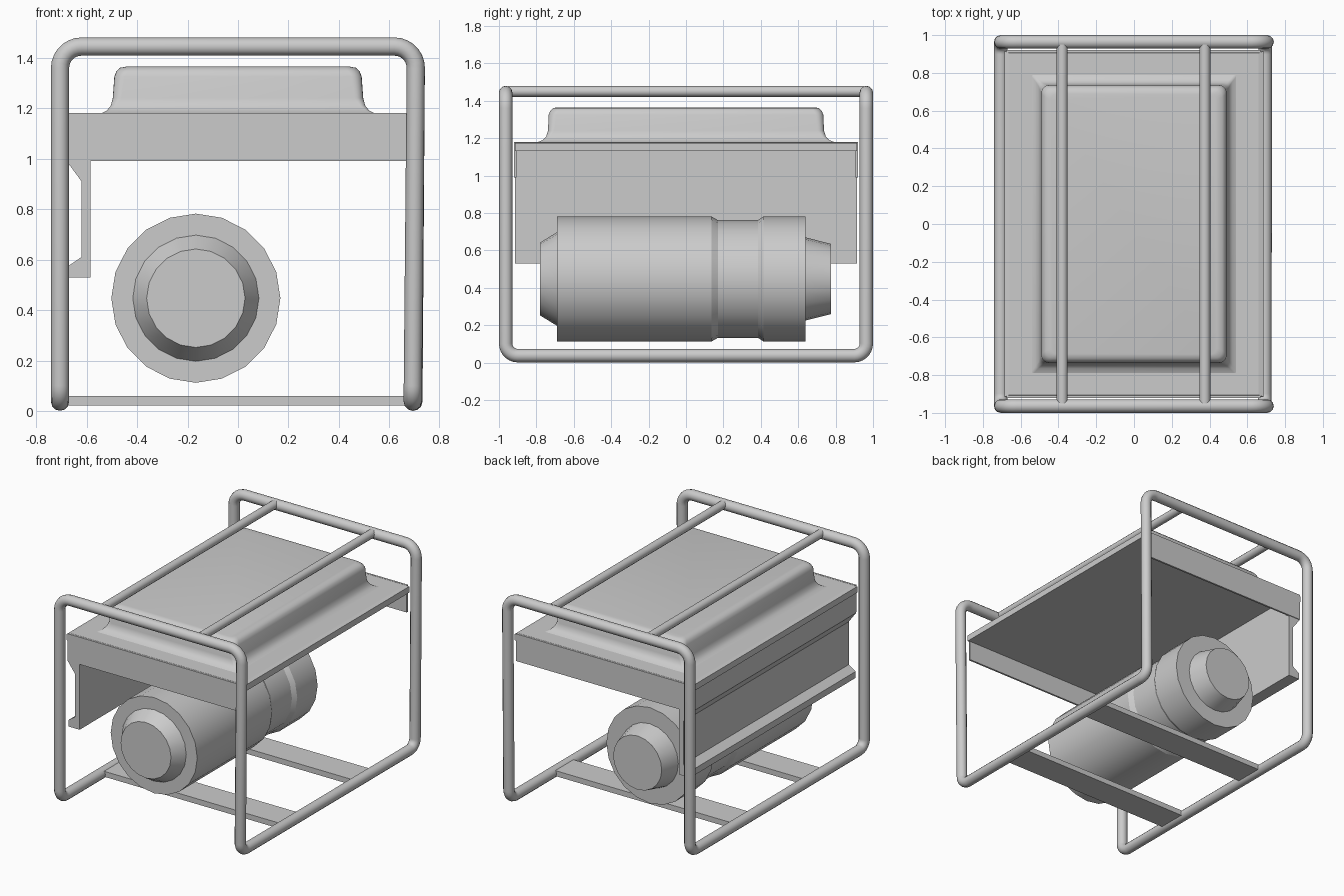
import bpy, bmesh, math
from mathutils import Vector

if "Cube" in bpy.data.objects:
    bpy.data.objects.remove(bpy.data.objects["Cube"])


def add_mesh(name, verts, faces, smooth=None):
    me = bpy.data.meshes.new(name)
    me.from_pydata(verts, [], faces)
    bm = bmesh.new()
    bm.from_mesh(me)
    bmesh.ops.recalc_face_normals(bm, faces=bm.faces)
    bm.to_mesh(me)
    bm.free()
    ob = bpy.data.objects.new(name, me)
    bpy.context.collection.objects.link(ob)
    if smooth:
        bpy.ops.object.select_all(action='DESELECT')
        ob.select_set(True)
        bpy.context.view_layer.objects.active = ob
        bpy.ops.object.shade_smooth_by_angle(angle=math.radians(smooth))
    return ob


def loft(name, rings, smooth=None):
    """Join equal-length rings of points into a capped solid."""
    n = len(rings[0])
    faces = [(r * n + i, r * n + (i + 1) % n, (r + 1) * n + (i + 1) % n, (r + 1) * n + i)
             for r in range(len(rings) - 1) for i in range(n)]
    faces += [tuple(range(n)), tuple(range((len(rings) - 1) * n, len(rings) * n))]
    return add_mesh(name, [p for ring in rings for p in ring], faces, smooth)


def box(name, x, y, z):
    return loft(name, [[(x[0], y[0], h), (x[1], y[0], h), (x[1], y[1], h), (x[0], y[1], h)] for h in z])


def rounded(points, radii, steps=7):
    """Round each corner of a closed path."""
    out = []
    for i, p in enumerate(points):
        p = Vector(p)
        a = p + (Vector(points[i - 1]) - p).normalized() * radii[i]
        b = p + (Vector(points[(i + 1) % len(points)]) - p).normalized() * radii[i]
        for k in range(steps + 1):
            t = k / steps * math.pi / 2
            out.append(p + (a - p) * (1 - math.sin(t)) + (b - p) * (1 - math.cos(t)))
    return out


def tube(name, points, radius, cyclic=False):
    cu = bpy.data.curves.new(name, 'CURVE')
    cu.dimensions = '3D'
    cu.bevel_depth = radius
    cu.bevel_resolution = 4
    cu.use_fill_caps = True
    sp = cu.splines.new('POLY')
    sp.points.add(len(points) - 1)
    for q, p in zip(sp.points, points):
        q.co = (*p, 1)
    sp.use_cyclic_u = cyclic
    ob = bpy.data.objects.new(name, cu)
    bpy.context.collection.objects.link(ob)
    bpy.ops.object.select_all(action='DESELECT')
    ob.select_set(True)
    bpy.context.view_layer.objects.active = ob
    bpy.ops.object.convert(target='MESH')
    bpy.ops.object.shade_smooth_by_angle(angle=math.radians(45))


# Tubular frame: one continuous loop of two arches and two floor rails
T, B, Y = 1.444, 0.037, 0.964
path = [(-0.705, -Y, B), (-0.705, -Y, T), (0.705, -Y, T), (0.692, -Y, B),
        (0.695, Y, B), (0.705, Y, T), (-0.705, Y, T), (-0.705, Y, B)]
tube("frame", rounded(path, [0.065, 0.085, 0.085, 0.065] * 2), 0.036, True)

# Two rails along the top
for side, x in (("left", -0.38), ("right", 0.375)):
    tube(side + "_top_rail", [(x, -0.95, 1.45), (x, 0.95, 1.45)], 0.029)

# Flat straps between the floor rails
for side, y in (("front", -0.41), ("back", 0.39)):
    box(side + "_floor_strap", (-0.695, 0.685), (y - 0.1, y + 0.1), (0.022, 0.06))

# Deck slab with a softened top edge, and its end plates
loft("deck", [[(sx * w, sy * d, z) for sx, sy in ((-1, -1), (1, -1), (1, 1), (-1, 1))]
              for w, d, z in ((0.685, 0.915, 1.13), (0.685, 0.915, 1.173), (0.66, 0.905, 1.18))])
for side, s in (("front", -1), ("back", 1)):
    box(side + "_deck_plate", (-0.675, 0.67), sorted((s * 0.907, s * 0.92)), (0.99, 1.18))

# Tank: stacked rounded rectangles with a flared foot and rounded shoulder
rings = []
for w, d, z, r in ((0.545, 0.795, 1.178, 0.01), (0.52, 0.765, 1.19, 0.012), (0.504, 0.747, 1.21, 0.02),
                   (0.496, 0.738, 1.24, 0.035), (0.49, 0.734, 1.325, 0.04), (0.482, 0.726, 1.346, 0.045),
                   (0.467, 0.711, 1.36, 0.04), (0.44, 0.69, 1.365, 0.035)):
    rings.append(rounded([(-w, -d, z), (w, -d, z), (w, d, z), (-w, d, z)], [r] * 4, 5))
loft("tank", rings, 40)

# Side panel: channel section along the left side
section = [(-0.675, 1.15), (-0.675, 0.985), (-0.62, 0.91), (-0.62, 0.61),
           (-0.672, 0.575), (-0.672, 0.53), (-0.585, 0.53), (-0.585, 1.15)]
loft("side_panel", [[(x, y, z) for x, z in section] for y in (-0.915, 0.915)])

# Motor: 20-sided turned profile (y, radius)
profile = [(-0.78, 0.195), (-0.69, 0.25), (-0.69, 0.335), (0.135, 0.335), (0.17, 0.315),
           (0.385, 0.315), (0.415, 0.335), (0.64, 0.335), (0.64, 0.222), (0.775, 0.188)]
loft("motor", [[(-0.167 + r * math.sin(i * math.tau / 20), y, 0.447 + r * math.cos(i * math.tau / 20))
                for i in range(20)] for y, r in profile], 25)
